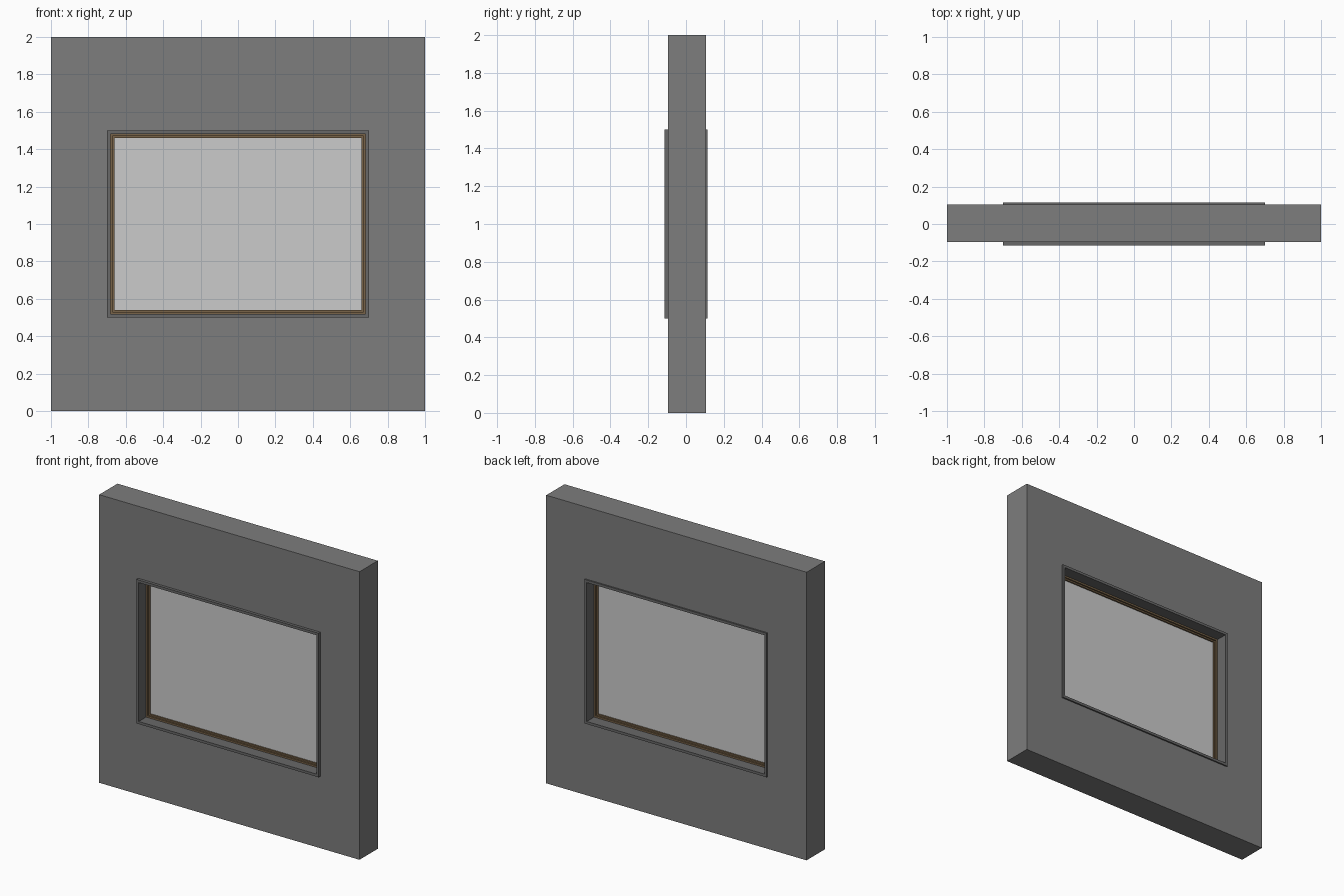
import bpy, bmesh

if "Cube" in bpy.data.objects:
    bpy.data.objects.remove(bpy.data.objects["Cube"])


def material(name, color):
    m = bpy.data.materials.new(name)
    m.diffuse_color = (*color, 1)
    m.use_nodes = True
    m.node_tree.nodes["Principled BSDF"].inputs["Base Color"].default_value = m.diffuse_color
    return m


def finish(name, bm, mat=None):
    bmesh.ops.recalc_face_normals(bm, faces=bm.faces)
    mesh = bpy.data.meshes.new(name)
    bm.to_mesh(mesh)
    bm.free()
    if mat:
        mesh.materials.append(mat)
    ob = bpy.data.objects.new(name, mesh)
    bpy.context.collection.objects.link(ob)
    return ob


def ring(name, outer, inner, y0, y1, mat=None):
    """Rectangular frame; outer and inner are (half width, half height) around z = 1."""
    bm = bmesh.new()
    loops = [[bm.verts.new((sx * w, y, 1 + sz * h))
              for sx, sz in ((-1, -1), (1, -1), (1, 1), (-1, 1))]
             for (w, h), y in ((outer, y0), (inner, y0), (inner, y1), (outer, y1))]
    for k in range(4):
        a, b = loops[k], loops[(k + 1) % 4]
        for i in range(4):
            j = (i + 1) % 4
            bm.faces.new((a[i], a[j], b[j], b[i]))
    return finish(name, bm, mat)


def inset(d):
    return (0.7 - d, 0.5 - d)


wall_grey = material("wall_grey", (0.205, 0.205, 0.205))
casing_grey = material("casing_grey", (0.14, 0.14, 0.14))
wood = material("brown_wood", (0.19, 0.125, 0.065))

# Wall with the window opening
ring("wall", (1, 1), inset(0.0), -0.095, 0.105, wall_grey)

# Lining that stands slightly proud of both wall faces
ring("window_casing", inset(0.0), inset(0.018), -0.115, 0.115, casing_grey)

# Stepped wooden sash
ring("outer_sash", inset(0.018), inset(0.03), -0.035, 0.035, wood)
ring("inner_sash", inset(0.03), inset(0.04), -0.025, 0.025, wood)

# Pane
bm = bmesh.new()
bmesh.ops.create_cube(bm, size=1)
w, h = inset(0.04)
for v in bm.verts:
    v.co = (v.co.x * 2 * w, v.co.y * 0.03, 1 + v.co.z * 2 * h)
finish("window_pane", bm)
